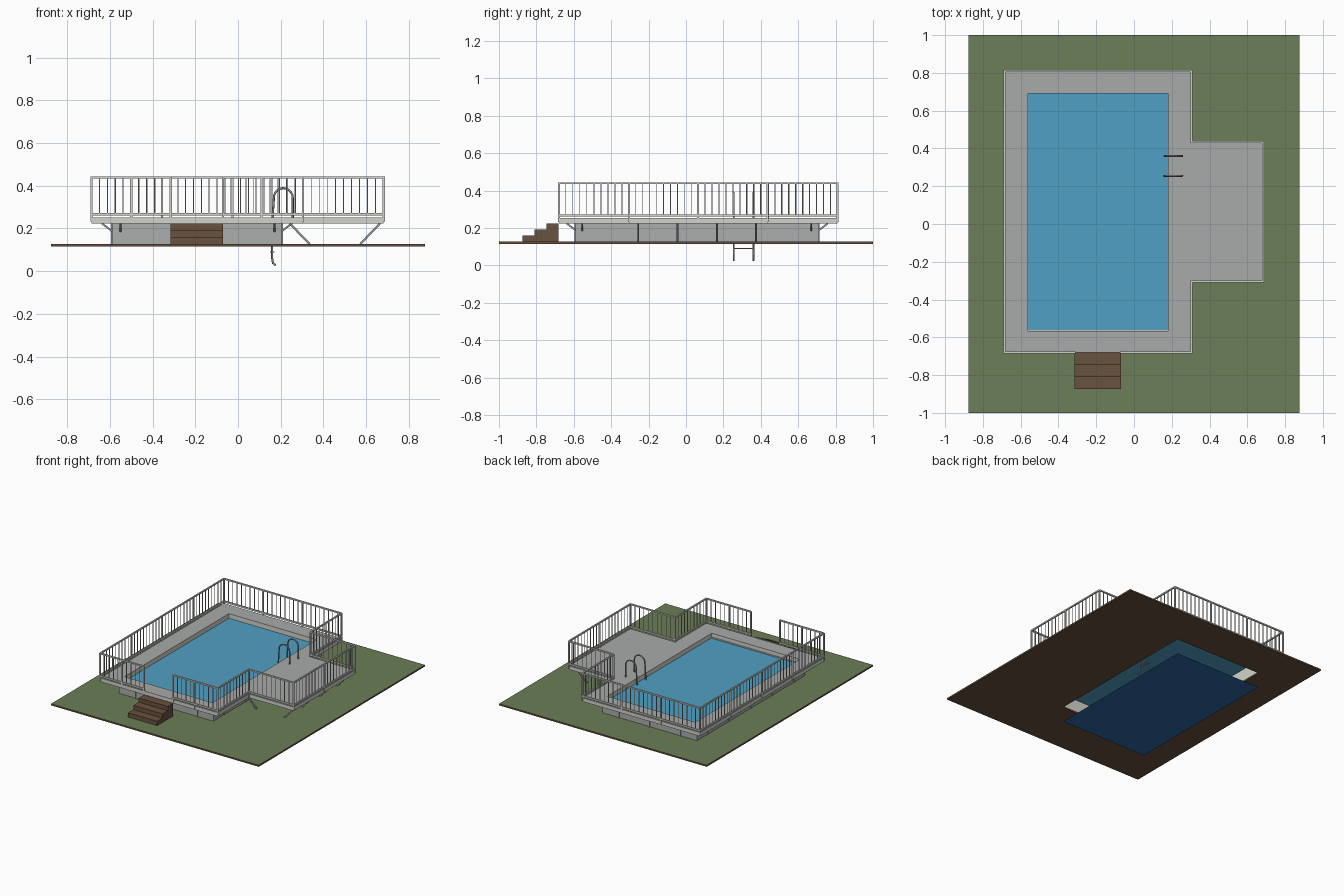
import bpy, bmesh, math
from mathutils import Vector

if "Cube" in bpy.data.objects:
    bpy.data.objects.remove(bpy.data.objects["Cube"])


def material(name, rgb):
    lin = [((c / 255 + 0.055) / 1.055) ** 2.4 for c in rgb] + [1.0]
    m = bpy.data.materials.new(name)
    m.use_nodes = True
    m.diffuse_color = lin
    m.node_tree.nodes["Principled BSDF"].inputs["Base Color"].default_value = lin
    return m


GRASS = material("grass_green", (108, 126, 87))
SOIL = material("soil_brown", (102, 79, 60))
WOOD = material("wood_brown", (104, 82, 62))
DECK = material("deck_grey", (169, 171, 170))
WALL = material("wall_grey", (172, 174, 174))
TRIM = material("trim_white", (212, 212, 206))
STEEL = material("steel_grey", (150, 152, 154))
WATER = material("water_blue", (79, 160, 196))
FLOOR = material("floor_blue", (44, 104, 166))


def add_box(bm, lo, hi):
    """Axis-aligned box between two corners."""
    v = [bm.verts.new((x, y, z)) for x in (lo[0], hi[0])
         for y in (lo[1], hi[1]) for z in (lo[2], hi[2])]
    for f in ((0, 1, 3, 2), (4, 6, 7, 5), (0, 4, 5, 1), (2, 3, 7, 6), (0, 2, 6, 4), (1, 5, 7, 3)):
        bm.faces.new([v[i] for i in f])


def add_beam(bm, a, b, w, h=None):
    """Straight bar from a to b with a rectangular section."""
    a, b, h = Vector(a), Vector(b), h or w
    d = (b - a).normalized()
    side = d.cross((0, 0, 1))
    side = side.normalized() if side.length > 0.01 else Vector((1, 0, 0))
    up = side.cross(d)
    rings = [[bm.verts.new(p + side * sx * w / 2 + up * sy * h / 2)
              for sx, sy in ((-1, -1), (1, -1), (1, 1), (-1, 1))] for p in (a, b)]
    for i in range(4):
        j = (i + 1) % 4
        bm.faces.new((rings[0][i], rings[0][j], rings[1][j], rings[1][i]))
    bm.faces.new(rings[0][::-1])
    bm.faces.new(rings[1])


def add_frame(bm, outer, inner, z0, z1):
    """Rectangular ring of four boxes; rectangles are x0, x1, y0, y1."""
    X0, X1, Y0, Y1 = outer
    x0, x1, y0, y1 = inner
    add_box(bm, (X0, Y0, z0), (x0, Y1, z1))
    add_box(bm, (x1, Y0, z0), (X1, Y1, z1))
    add_box(bm, (x0, Y0, z0), (x1, y0, z1))
    add_box(bm, (x0, y1, z0), (x1, Y1, z1))


def finish(bm, name, mat, top=None):
    """Make the object; upward faces take the top material if given."""
    bmesh.ops.recalc_face_normals(bm, faces=bm.faces)
    me = bpy.data.meshes.new(name)
    me.materials.append(mat)
    if top:
        me.materials.append(top)
        for f in bm.faces:
            f.normal_update()
            f.material_index = int(f.normal.z > 0.5)
    bm.to_mesh(me)
    bm.free()
    ob = bpy.data.objects.new(name, me)
    bpy.context.collection.objects.link(ob)
    return ob


def add_sheet(name, rect, z, mat):
    x0, x1, y0, y1 = rect
    bm = bmesh.new()
    bm.faces.new([bm.verts.new((x, y, z)) for x, y in ((x0, y0), (x1, y0), (x1, y1), (x0, y1))])
    finish(bm, name, mat)


# Main levels and outlines
GROUND, UNDER, TOP = 0.127, 0.224, 0.252
POOL = (-0.56, 0.18, -0.56, 0.69)
OUTER = (-0.59, 0.205, -0.59, 0.71)
MAIN = (-0.685, 0.305, -0.68, 0.81)
EXT = (0.305, 0.682, -0.305, 0.435)

# Lawn slab with the pool opening
bm = bmesh.new()
add_frame(bm, (-0.875, 0.875, -1, 1), POOL, 0.115, GROUND)
finish(bm, "lawn", SOIL, GRASS)

# Pool shell, liner, water and floor
bm = bmesh.new()
add_frame(bm, OUTER, (-0.565, 0.185, -0.565, 0.695), GROUND, UNDER)
finish(bm, "pool_wall", WALL)
bm = bmesh.new()
add_frame(bm, (-0.565, 0.185, -0.565, 0.695), POOL, GROUND, UNDER)
finish(bm, "pool_liner", TRIM)
add_sheet("water", POOL, 0.217, WATER)
add_sheet("pool_floor", POOL, 0.0, FLOOR)

# Wall ribs and deck braces on all four sides
ribs, braces = bmesh.new(), bmesh.new()
X0, X1, Y0, Y1 = OUTER
for x in (-0.45, -0.19, 0.07):
    for y in (Y0, Y1):
        add_box(ribs, (x - 0.005, y - 0.005, GROUND), (x + 0.005, y + 0.005, UNDER))
for i in range(5):
    y = -0.46 + 0.26 * i
    for x in (X0, X1):
        add_box(ribs, (x - 0.005, y - 0.005, GROUND), (x + 0.005, y + 0.005, UNDER))
for s, x, y in ((-1, X0, Y0), (1, X1, Y1)):
    for along in (-0.55, 0.17):
        add_beam(braces, (along, y, 0.188), (along, y + s * 0.048, UNDER), 0.009)
    for along in (-0.555, 0.67):
        add_beam(braces, (x, along, 0.188), (x + s * 0.048, along, UNDER), 0.009)
finish(ribs, "wall_ribs", WALL)
finish(braces, "deck_braces", STEEL)

# Slanted legs under the side deck
bm = bmesh.new()
for i in range(4):
    y = -0.255 + 0.21 * i
    add_beam(bm, (0.242, y, UNDER), (0.335, y, GROUND), 0.01)
    add_beam(bm, (0.665, y, UNDER), (0.572, y, GROUND), 0.01)
finish(bm, "deck_legs", STEEL)

# Deck around the pool and side deck
bm = bmesh.new()
add_frame(bm, MAIN, (-0.56, 0.18, -0.566, 0.69), UNDER, TOP)
add_box(bm, (EXT[0], EXT[2], UNDER), (EXT[1], EXT[3], TOP))
finish(bm, "deck", TRIM, DECK)

# Railing: posts, two rails and balusters along two open runs
RUNS = (
    [(-0.315, -0.68), (-0.5, -0.68), (-0.685, -0.68), (-0.685, -0.305), (-0.685, 0.065),
     (-0.685, 0.44), (-0.685, 0.81), (-0.355, 0.81), (-0.025, 0.81), (0.305, 0.81),
     (0.305, 0.435), (0.682, 0.435), (0.682, 0.065), (0.682, -0.305), (0.305, -0.305),
     (0.305, -0.68), (0.11, -0.68), (-0.07, -0.68)],
)
posts, rails, bars = bmesh.new(), bmesh.new(), bmesh.new()
for run in RUNS:
    for x, y in run:
        add_box(posts, (x - 0.005, y - 0.005, TOP - 0.02), (x + 0.005, y + 0.005, 0.441))
    for (xa, ya), (xb, yb) in zip(run, run[1:]):
        for z, h in ((0.439, 0.01), (0.267, 0.012)):
            add_beam(rails, (xa, ya, z), (xb, yb, z), 0.01, h)
        n = round(math.hypot(xb - xa, yb - ya) / 0.037)
        for k in range(1, n):
            x, y = xa + (xb - xa) * k / n, ya + (yb - ya) * k / n
            add_beam(bars, (x, y, 0.267), (x, y, 0.438), 0.004)
finish(posts, "railing_posts", TRIM)
finish(rails, "railing_rails", TRIM)
finish(bars, "railing_balusters", TRIM)

# Entry steps
bm = bmesh.new()
for i in range(3):
    y = -0.873 + 0.064 * i
    add_box(bm, (-0.315, y, GROUND), (-0.07, y + 0.064, 0.16 + 0.032 * i))
finish(bm, "entry_steps", WOOD)

# Pool ladder: two arched rails and rungs
path = [(0.256, TOP - 0.01), (0.256, 0.345)]
path += [(0.212 + 0.044 * math.cos(a), 0.345 + 0.044 * math.sin(a))
         for a in (math.pi * k / 10 for k in range(1, 10))]
path += [(0.168, 0.345), (0.16, 0.22), (0.16, 0.06), (0.164, 0.038), (0.176, 0.027)]
for side, y in (("front", 0.255), ("back", 0.36)):
    cu = bpy.data.curves.new("ladder_rail_" + side, "CURVE")
    cu.dimensions = "3D"
    cu.bevel_depth = 0.005
    cu.bevel_resolution = 2
    cu.use_fill_caps = True
    sp = cu.splines.new("POLY")
    sp.points.add(len(path) - 1)
    for p, (x, z) in zip(sp.points, path):
        p.co = (x, y, z, 1)
    sp.use_smooth = True
    cu.materials.append(STEEL)
    bpy.context.collection.objects.link(bpy.data.objects.new(cu.name, cu))
bm = bmesh.new()
for z in (0.09, 0.15):
    add_beam(bm, (0.16, 0.255, z), (0.16, 0.36, z), 0.02, 0.006)
finish(bm, "ladder_rungs", STEEL)
